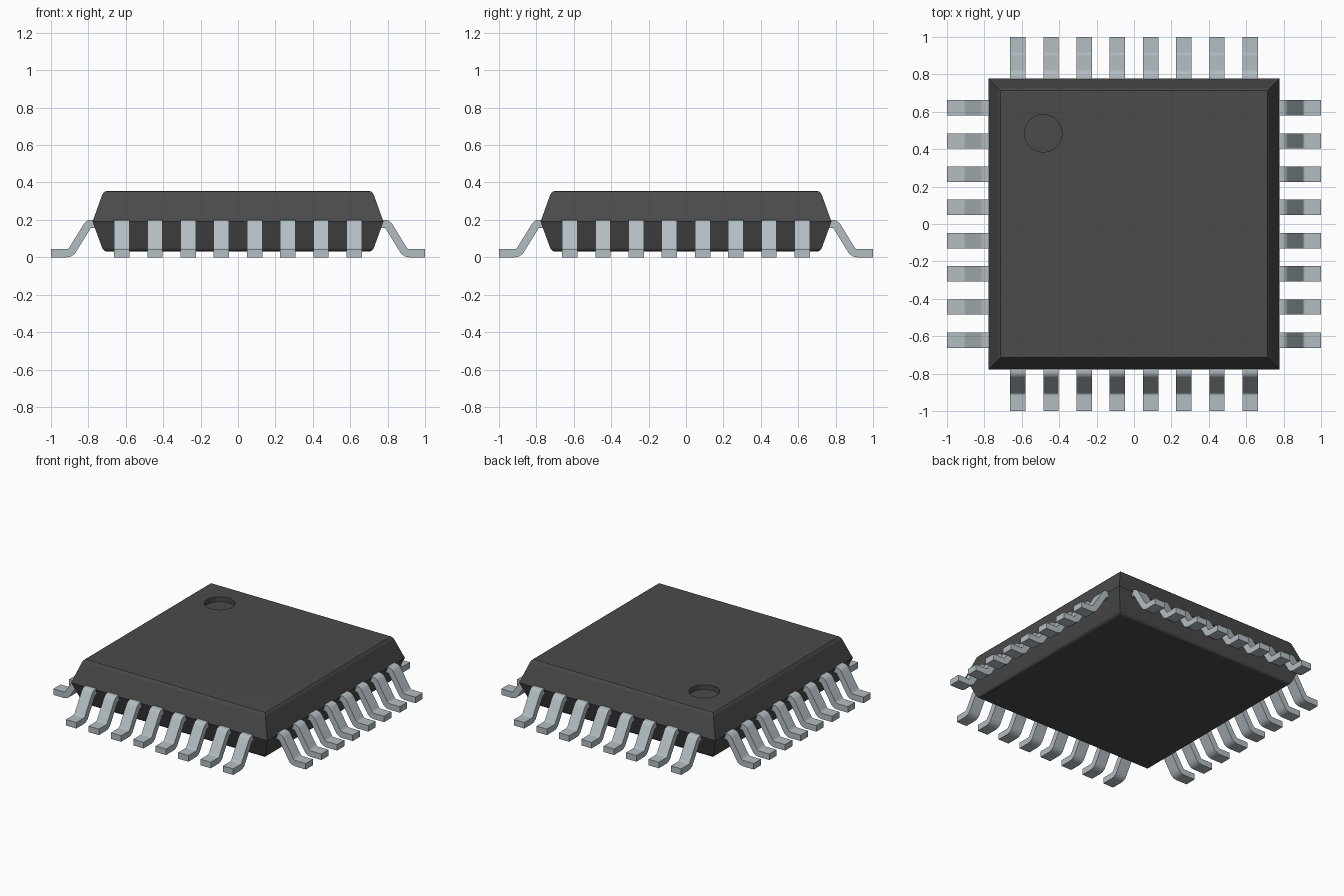
import bpy, bmesh, math
from mathutils import Vector, Matrix

default = bpy.data.objects.get("Cube")
if default:
    bpy.data.objects.remove(default, do_unlink=True)


def material(name, rgb):
    m = bpy.data.materials.new(name)
    m.use_nodes = True
    m.diffuse_color = (*rgb, 1)
    bsdf = m.node_tree.nodes["Principled BSDF"]
    bsdf.inputs["Base Color"].default_value = (*rgb, 1)
    bsdf.inputs["Roughness"].default_value = 0.5
    return m


def make_object(name, bm, mat=None):
    bmesh.ops.recalc_face_normals(bm, faces=bm.faces[:])
    mesh = bpy.data.meshes.new(name)
    bm.to_mesh(mesh)
    bm.free()
    if mat:
        mesh.materials.append(mat)
    ob = bpy.data.objects.new(name, mesh)
    bpy.context.collection.objects.link(ob)
    return ob


def activate(ob):
    bpy.ops.object.select_all(action='DESELECT')
    ob.select_set(True)
    bpy.context.view_layer.objects.active = ob


def smooth(ob, angle):
    activate(ob)
    bpy.ops.object.shade_smooth_by_angle(angle=math.radians(angle))
    wn = ob.modifiers.new("even_shading", 'WEIGHTED_NORMAL')
    wn.keep_sharp = True


def loft(bm, rings):
    """Skin a list of four-cornered rings and cap both ends."""
    loops = [[bm.verts.new(p) for p in ring] for ring in rings]
    for a, b in zip(loops, loops[1:]):
        for i in range(4):
            j = (i + 1) % 4
            bm.faces.new((a[i], a[j], b[j], b[i]))
    bm.faces.new(loops[0])
    bm.faces.new(loops[-1])


plastic = material("dark_plastic", (0.07, 0.07, 0.07))
metal = material("lead_metal", (0.45, 0.51, 0.54))

# Package body: square rings (half width, height) with softened edges
profile = [(0.700, 0.030), (0.712, 0.033), (0.721, 0.041), (0.727, 0.052),
           (0.772, 0.176), (0.778, 0.191), (0.772, 0.206),
           (0.729, 0.326), (0.723, 0.340), (0.713, 0.351), (0.700, 0.355)]
bm = bmesh.new()
loft(bm, [[(-h, -h, z), (h, -h, z), (h, h, z), (-h, h, z)] for h, z in profile])
body = make_object("package_body", bm, plastic)

# Round pin-one dimple sunk into the top
bm = bmesh.new()
bmesh.ops.create_cone(bm, cap_ends=True, segments=48, radius1=0.1, radius2=0.1,
                      depth=0.1, matrix=Matrix.Translation((-0.485, 0.485, 0.37)))
cutter = make_object("dimple_cutter", bm, plastic)
cutter.hide_render = True
cut = body.modifiers.new("dimple", 'BOOLEAN')
cut.operation = 'DIFFERENCE'
cut.solver = 'EXACT'
cut.object = cutter
activate(body)
bpy.ops.object.modifier_apply(modifier=cut.name)
bpy.data.objects.remove(cutter, do_unlink=True)
smooth(body, 30)

# Gull-wing lead: a flat strip swept along its centre line (outward, height)
path = [Vector(p) for p in [(0.70, 0.179), (0.787, 0.179), (0.797, 0.176),
                            (0.806, 0.167), (0.880, 0.047), (0.889, 0.033),
                            (0.901, 0.0245), (0.917, 0.0215), (1.0, 0.0215)]]
HALF_W, HALF_T = 0.041, 0.0215
rings = []
for i, p in enumerate(path):
    d_in = (p - path[max(i - 1, 0)]).normalized()
    d_out = (path[min(i + 1, len(path) - 1)] - p).normalized()
    d = (d_in + d_out).normalized()
    ref = d_in if i else d_out
    n = Vector((-d.y, d.x)) * HALF_T / d.dot(ref)
    a, b = p + n, p - n
    # the strip points outward along -y
    rings.append([(-HALF_W, -a.x, a.y), (HALF_W, -a.x, a.y),
                  (HALF_W, -b.x, b.y), (-HALF_W, -b.x, b.y)])
bm = bmesh.new()
loft(bm, rings)
lead = make_object("lead", bm, metal)
smooth(lead, 40)

# Eight leads on each of the four sides
PITCH = 0.1775
for s, side in enumerate(("front", "left", "back", "right")):
    turn = Matrix.Rotation(s * math.pi / 2, 4, 'Z')
    for k in range(8):
        ob = lead if s == k == 0 else lead.copy()
        if ob is not lead:
            bpy.context.collection.objects.link(ob)
        ob.name = f"lead_{side}_{k + 1}"
        ob.matrix_world = turn @ Matrix.Translation(((k - 3.5) * PITCH, 0, 0))
